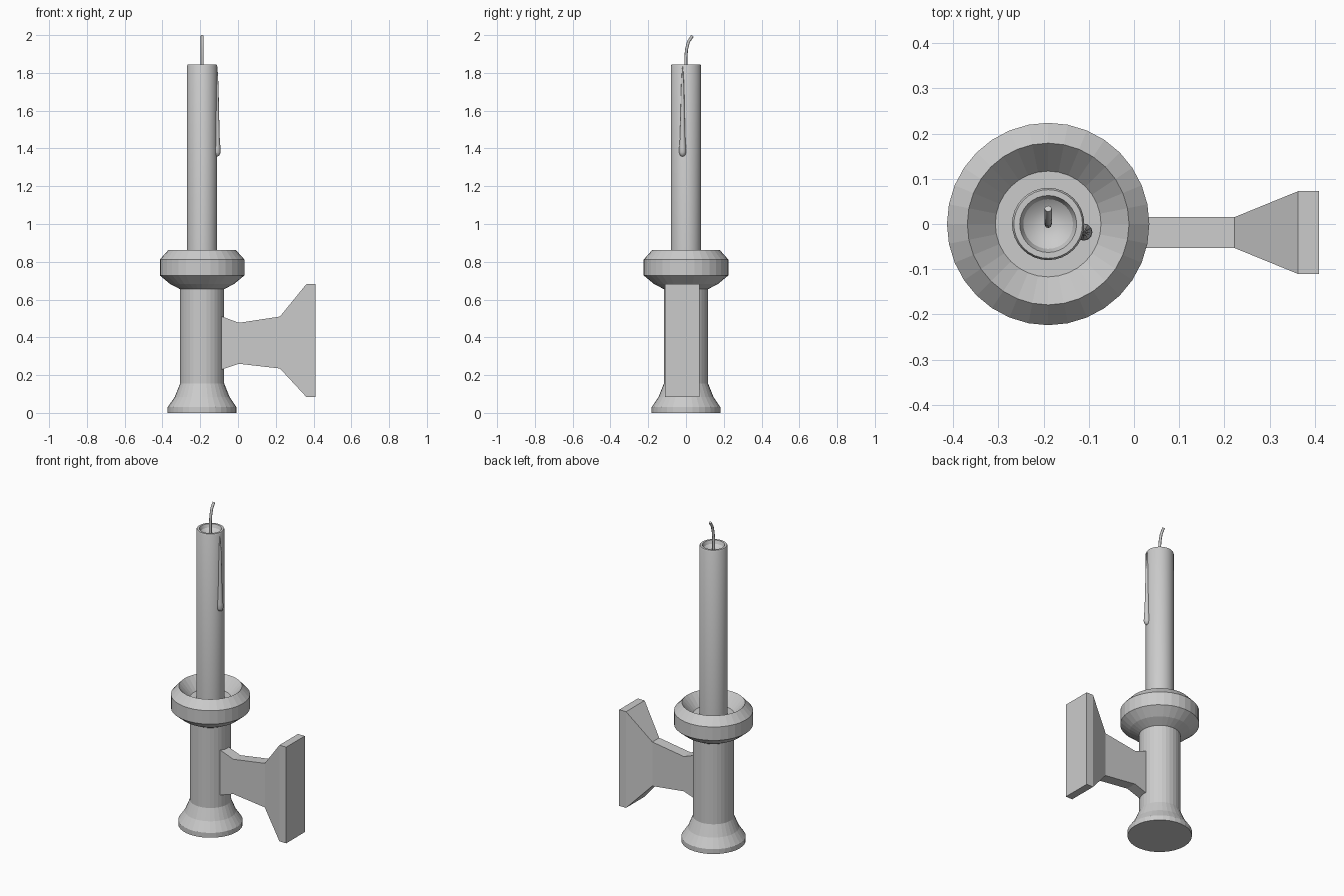
import bpy, bmesh, math
from mathutils import Vector

if "Cube" in bpy.data.objects:
    bpy.data.objects.remove(bpy.data.objects["Cube"])

CX = -0.19  # axis of candle and holder


def finish(name, bm, smooth=None):
    bmesh.ops.remove_doubles(bm, verts=bm.verts, dist=1e-5)
    bmesh.ops.recalc_face_normals(bm, faces=bm.faces)
    me = bpy.data.meshes.new(name)
    bm.to_mesh(me)
    bm.free()
    ob = bpy.data.objects.new(name, me)
    bpy.context.collection.objects.link(ob)
    if smooth:
        bpy.ops.object.select_all(action='DESELECT')
        ob.select_set(True)
        bpy.context.view_layer.objects.active = ob
        bpy.ops.object.shade_smooth_by_angle(angle=math.radians(smooth))
    return ob


def lathe(name, profile, segs, centre=(CX, 0), smooth=None):
    """Revolve (radius, z) points round a vertical axis; end rings are capped."""
    bm = bmesh.new()
    rings = []
    for r, z in profile:
        rings.append([bm.verts.new((centre[0] + r * math.cos(2 * math.pi * i / segs),
                                    centre[1] + r * math.sin(2 * math.pi * i / segs), z))
                      for i in range(segs)])
    for a, b in zip(rings, rings[1:]):
        for i in range(segs):
            j = (i + 1) % segs
            bm.faces.new((a[i], a[j], b[j], b[i]))
    bm.faces.new(rings[0][::-1])
    bm.faces.new(rings[-1])
    return finish(name, bm, smooth)


# Holder: flared foot, column and drip cup with a sunken floor
lathe("holder", [(0.182, 0), (0.182, 0.03), (0.145, 0.085), (0.117, 0.155),
                 (0.117, 0.655), (0.17, 0.683), (0.224, 0.728), (0.224, 0.812),
                 (0.179, 0.862), (0.117, 0.79)], 32)

# Candle with a melted hollow at the top
lathe("candle", [(0.08, 0.77), (0.08, 1.837), (0.076, 1.845), (0.063, 1.845),
                 (0.055, 1.825), (0.035, 1.81), (0.012, 1.805)], 32, smooth=30)

# Wax drip running down the side
lathe("wax_drip", [(0.004, 1.358), (0.013, 1.363), (0.019, 1.38), (0.018, 1.405),
                   (0.014, 1.46), (0.011, 1.58), (0.008, 1.72), (0.005, 1.79),
                   (0.001, 1.835)], 12, centre=(-0.111, -0.018), smooth=60)

# Wick: tube swept along a path that bends towards the back
bm = bmesh.new()
path = [Vector((CX, y, z)) for y, z in
        [(-0.001, 1.8), (-0.001, 1.88), (0.003, 1.925), (0.013, 1.965), (0.034, 1.996)]]
rings = []
for k, p in enumerate(path):
    t = (path[min(k + 1, len(path) - 1)] - path[max(k - 1, 0)]).normalized()
    side = Vector((1, 0, 0))
    up = t.cross(side)
    rings.append([bm.verts.new(p + 0.008 * (math.cos(a) * side + math.sin(a) * up))
                  for a in (i * math.pi / 4 for i in range(8))])
for a, b in zip(rings, rings[1:]):
    for i in range(8):
        bm.faces.new((a[i], a[(i + 1) % 8], b[(i + 1) % 8], b[i]))
bm.faces.new(rings[0])
bm.faces.new(rings[-1])
finish("wick", bm, 50)

# Wall bracket: rectangular sections (x, half width, bottom z, top z)
bm = bmesh.new()
prev = None
sections = [(-0.09, 0.034, 0.228, 0.512), (0.005, 0.034, 0.26, 0.477),
            (0.222, 0.034, 0.235, 0.51), (0.363, 0.0915, 0.083, 0.683),
            (0.41, 0.0915, 0.083, 0.683)]
for n, (x, w, lo, hi) in enumerate(sections):
    ring = [bm.verts.new((x, -0.019 + s * w, z))
            for s, z in ((-1, lo), (1, lo), (1, hi), (-1, hi))]
    if prev:
        for i in range(4):
            j = (i + 1) % 4
            bm.faces.new((prev[i], prev[j], ring[j], ring[i]))
    if n in (0, len(sections) - 1):
        bm.faces.new(ring)
    prev = ring
finish("wall_bracket", bm)
